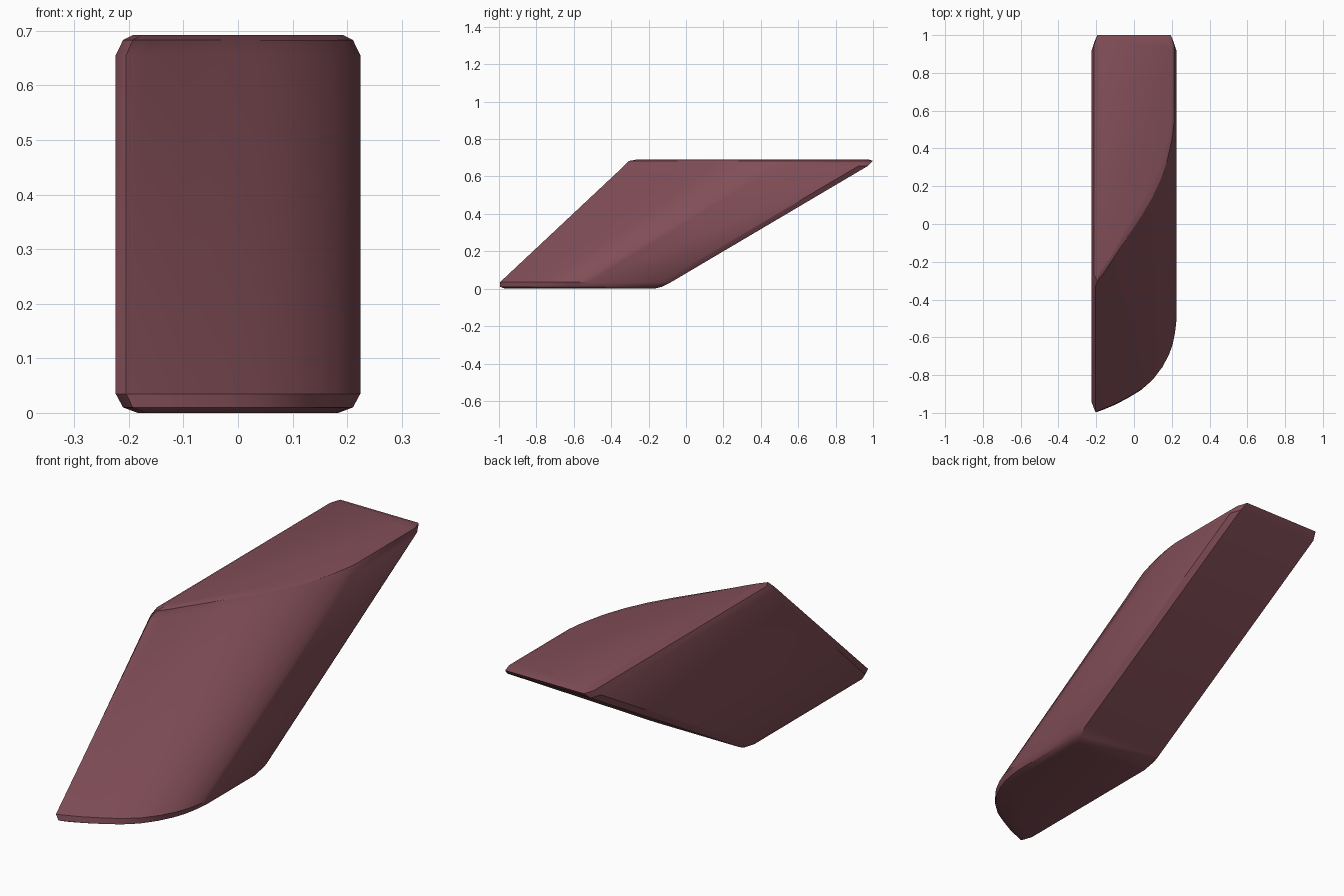
import bpy, bmesh

if "Cube" in bpy.data.objects:
    bpy.data.objects.remove(bpy.data.objects["Cube"])

# Curved leading edge: x, y at the bottom, y at the top
FRONT = [(-.224, -.95, -.27), (-.205, -1, -.305), (-.17, -.988, -.26),
         (-.10, -.96, -.16), (-.03, -.925, -.06), (.04, -.885, .04),
         (.10, -.835, .135), (.15, -.77, .235), (.185, -.705, .33),
         (.205, -.65, .41), (.217, -.59, .47), (.224, -.53, .53)]

# Rounded rims and long slanted body:
# height, blend bottom-to-top, width scale, front inset, back y
LEVELS = [(0, 0, .82, .035, -.17),
          (.01, 0, .94, .006, -.13),
          (.035, .02, 1, -.008, -.08),
          (.655, .96, 1, 0, .97),
          (.683, 1, .94, 0, 1.0),
          (.692, 1, .86, .05, .975)]


def outline(bm, z, t, scale, inset, back):
    pts = [(x * scale, a + (b - a) * t + inset) for x, a, b in FRONT]
    # chamfered rear corners
    pts += [(.224 * scale, back - .05), (.207 * scale, back),
            (-.207 * scale, back), (-.224 * scale, back - .05)]
    return [bm.verts.new((x, y, z)) for x, y in pts]


bm = bmesh.new()
rings = [outline(bm, *level) for level in LEVELS]
for low, high in zip(rings, rings[1:]):
    n = len(low)
    for i in range(n):
        j = (i + 1) % n
        bm.faces.new((low[i], low[j], high[j], high[i]))
bm.faces.new(rings[0][::-1])
bm.faces.new(rings[-1])
bmesh.ops.recalc_face_normals(bm, faces=bm.faces)

mesh = bpy.data.meshes.new("slanted_block")
bm.to_mesh(mesh)
bm.free()
block = bpy.data.objects.new("slanted_block", mesh)
bpy.context.collection.objects.link(block)

# Dull red surface
mat = bpy.data.materials.new("dull_red")
mat.diffuse_color = (.22, .075, .095, 1)
mat.use_nodes = True
mat.node_tree.nodes["Principled BSDF"].inputs["Base Color"].default_value = mat.diffuse_color
mesh.materials.append(mat)

bpy.context.view_layer.objects.active = block
block.select_set(True)
bpy.ops.object.shade_smooth_by_angle(angle=.5)
